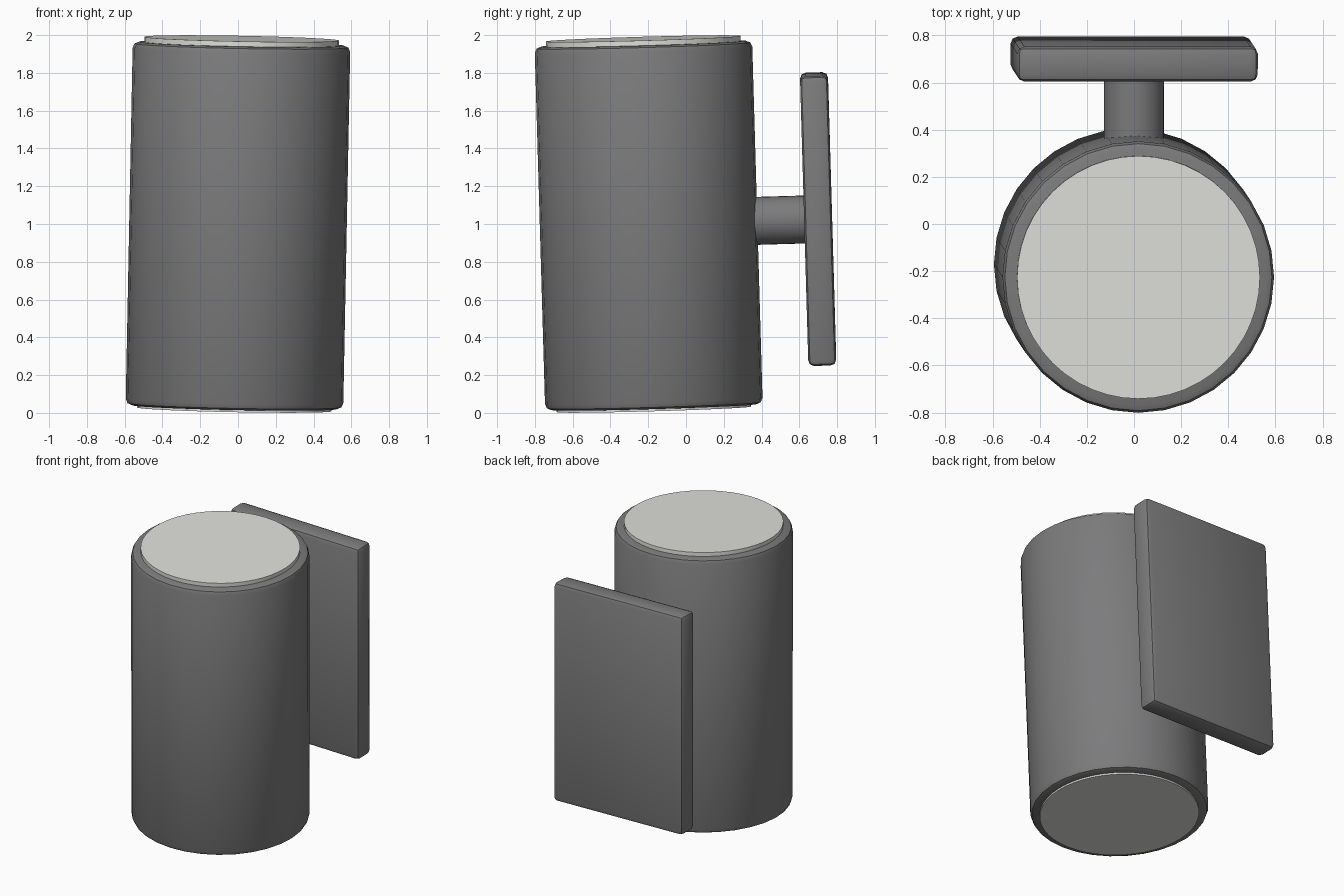
import bpy
import math
from mathutils import Euler, Matrix, Vector

cube = bpy.data.objects.get("Cube")
if cube:
    bpy.data.objects.remove(cube, do_unlink=True)


def make_material(name, colour):
    mat = bpy.data.materials.new(name)
    mat.use_nodes = True
    mat.diffuse_color = (*colour, 1)
    mat.node_tree.nodes["Principled BSDF"].inputs["Base Color"].default_value = (*colour, 1)
    return mat


dark_grey = make_material("dark grey metal", (0.2, 0.2, 0.205))
pale_glass = make_material("pale glass", (0.75, 0.75, 0.72))

# The whole lamp leans slightly to its left and forward
LEAN = Matrix.Translation((0, -0.198, 1.0)) @ Euler((0.029, 0.0195, 0)).to_matrix().to_4x4()


def finish(name, mat, bevel=0):
    """Name, colour, bevel, shade and lean the active part."""
    obj = bpy.context.object
    obj.name = name
    bpy.ops.object.transform_apply(location=True, rotation=True, scale=True)
    obj.data.materials.append(mat)
    if bevel:
        mod = obj.modifiers.new("rounded edges", "BEVEL")
        mod.width = bevel
        mod.segments = 2
        mod.limit_method = "ANGLE"
        mod.angle_limit = math.radians(40)
        bpy.ops.object.modifier_apply(modifier=mod.name)
    bpy.ops.object.shade_smooth_by_angle(angle=math.radians(30))
    obj.data.transform(LEAN)
    return obj


def cylinder(name, mat, radius, start, end, bevel=0, sides=32):
    """Cylinder between two points in the lamp's own frame."""
    a, b = Vector(start), Vector(end)
    turn = (b - a).to_track_quat("Z", "Y").to_euler()
    bpy.ops.mesh.primitive_cylinder_add(vertices=sides, radius=radius, depth=(b - a).length,
                                        location=(a + b) / 2, rotation=turn)
    return finish(name, mat, bevel)


# Lamp housing with a lens at each end
cylinder("housing", dark_grey, 0.576, (0, 0, -0.97), (0, 0, 0.955), bevel=0.033)
cylinder("top_lens", pale_glass, 0.515, (0, 0, 0.9), (0, 0, 0.982), sides=48)
cylinder("bottom_lens", pale_glass, 0.515, (0, 0, -0.982), (0, 0, -0.9), sides=48)

# Arm joining the housing to the wall plate
cylinder("arm", dark_grey, 0.127, (0, 0.5, 0), (0, 0.86, 0))

# Wall plate
bpy.ops.mesh.primitive_cube_add(size=1, location=(0, 0.898, 0))
bpy.context.object.scale = (1.02, 0.148, 1.535)
finish("wall_plate", dark_grey, bevel=0.03)
